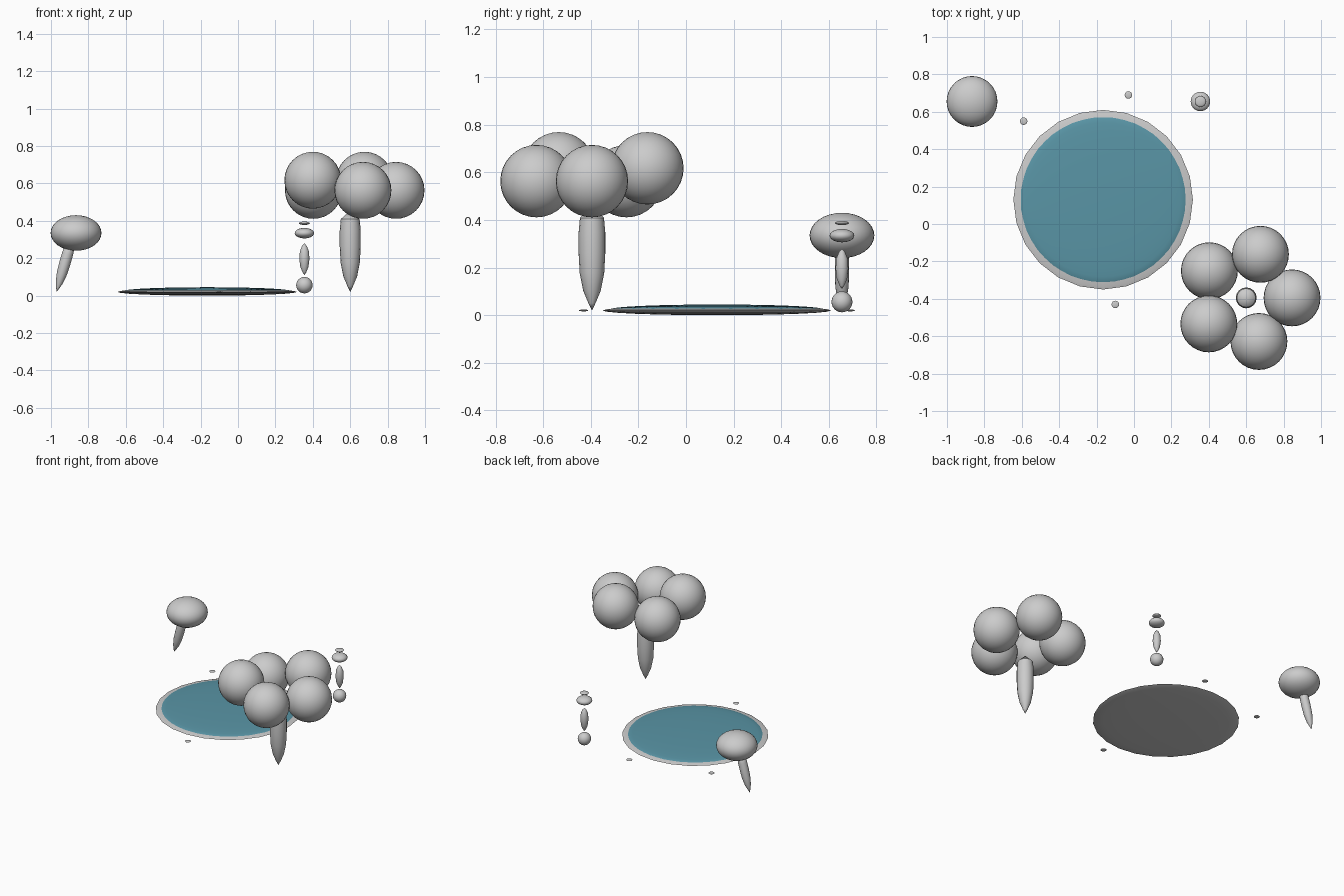
import bpy
import math
from mathutils import Vector

if "Cube" in bpy.data.objects:
    bpy.data.objects.remove(bpy.data.objects["Cube"])


def finish(ob, name, material=None):
    ob.name = name
    if material:
        ob.data.materials.append(material)
    bpy.ops.object.select_all(action='DESELECT')
    ob.select_set(True)
    bpy.context.view_layer.objects.active = ob
    bpy.ops.object.shade_smooth_by_angle(angle=math.radians(40))
    return ob


def ball(name, centre, radius, half_height, segments=32, rings=16, material=None):
    bpy.ops.mesh.primitive_uv_sphere_add(segments=segments, ring_count=rings,
                                         radius=1, location=centre)
    ob = bpy.context.object
    ob.scale = (radius, radius, half_height)
    bpy.ops.object.transform_apply(location=False, rotation=False, scale=True)
    return finish(ob, name, material)


def spindle(name, bottom, top, radius, profile, sides=16):
    # Lathed stem with pointed ends; profile is (fraction of length, fraction of radius)
    a, b = Vector(bottom), Vector(top)
    length = (b - a).length
    verts = [(0, 0, 0)]
    for t, r in profile:
        for i in range(sides):
            w = math.tau * i / sides
            verts.append((r * radius * math.cos(w), r * radius * math.sin(w), t * length))
    verts.append((0, 0, length))
    last = len(verts) - 1
    faces = []
    for i in range(sides):
        j = (i + 1) % sides
        faces.append((0, 1 + j, 1 + i))
        for k in range(len(profile) - 1):
            lo, hi = 1 + k * sides, 1 + (k + 1) * sides
            faces.append((lo + i, lo + j, hi + j, hi + i))
        faces.append((last - sides + i, last - sides + j, last))
    mesh = bpy.data.meshes.new(name)
    mesh.from_pydata(verts, [], faces)
    ob = bpy.data.objects.new(name, mesh)
    bpy.context.collection.objects.link(ob)
    ob.location = a
    ob.rotation_euler = (b - a).to_track_quat('Z', 'Y').to_euler()
    return finish(ob, name)


water = bpy.data.materials.new("water")
water.diffuse_color = (0.10, 0.30, 0.38, 1)
water.use_nodes = True
water.node_tree.nodes["Principled BSDF"].inputs["Base Color"].default_value = water.diffuse_color

# Pond: flat stone lens with the water lens breaking through its top
ball("pond_rim", (-0.165, 0.13, 0.02), 0.48, 0.02, 24, 12)
ball("pond_water", (-0.165, 0.13, 0.025), 0.446, 0.02, 48, 16, water)

# Stepping stones around the pond
for i, (x, y) in enumerate([(-0.59, 0.55), (-0.03, 0.69), (-0.10, -0.43)]):
    ball(f"stepping_stone_{i + 1}", (x, y, 0.02), 0.02, 0.004, 16, 8)

# Large tree: trunk and a ring of leaf balls
taper = [(0.07, 0.27), (0.19, 0.66), (0.36, 0.92), (0.55, 1.0), (0.75, 1.0), (0.89, 0.9)]
spindle("tree_trunk", (0.60, -0.395, 0.02), (0.60, -0.395, 0.457), 0.056, taper)
leaves = [(0.845, -0.395, 0.563), (0.676, -0.162, 0.617), (0.403, -0.25, 0.563),
          (0.40, -0.534, 0.617), (0.668, -0.628, 0.563)]
for i, centre in enumerate(leaves):
    ball(f"tree_foliage_{i + 1}", centre, 0.152, 0.152)

# Small leaning tree
spindle("small_tree_trunk", (-0.97, 0.655, 0.02), (-0.892, 0.655, 0.29), 0.03, taper)
ball("small_tree_foliage", (-0.866, 0.655, 0.335), 0.136, 0.095)

# Garden lantern: base, post, shade and finial
LX, LY = 0.355, 0.655
even = [(0.08, 0.35), (0.25, 0.8), (0.5, 1.0), (0.75, 0.9), (0.92, 0.45)]
ball("lantern_base", (LX, LY, 0.056), 0.044, 0.044, 24, 12)
spindle("lantern_post", (LX, LY, 0.11), (LX, LY, 0.28), 0.027, even)
ball("lantern_shade", (LX, LY, 0.334), 0.052, 0.028, 24, 12)
ball("lantern_finial", (LX, LY, 0.387), 0.029, 0.009, 24, 12)
